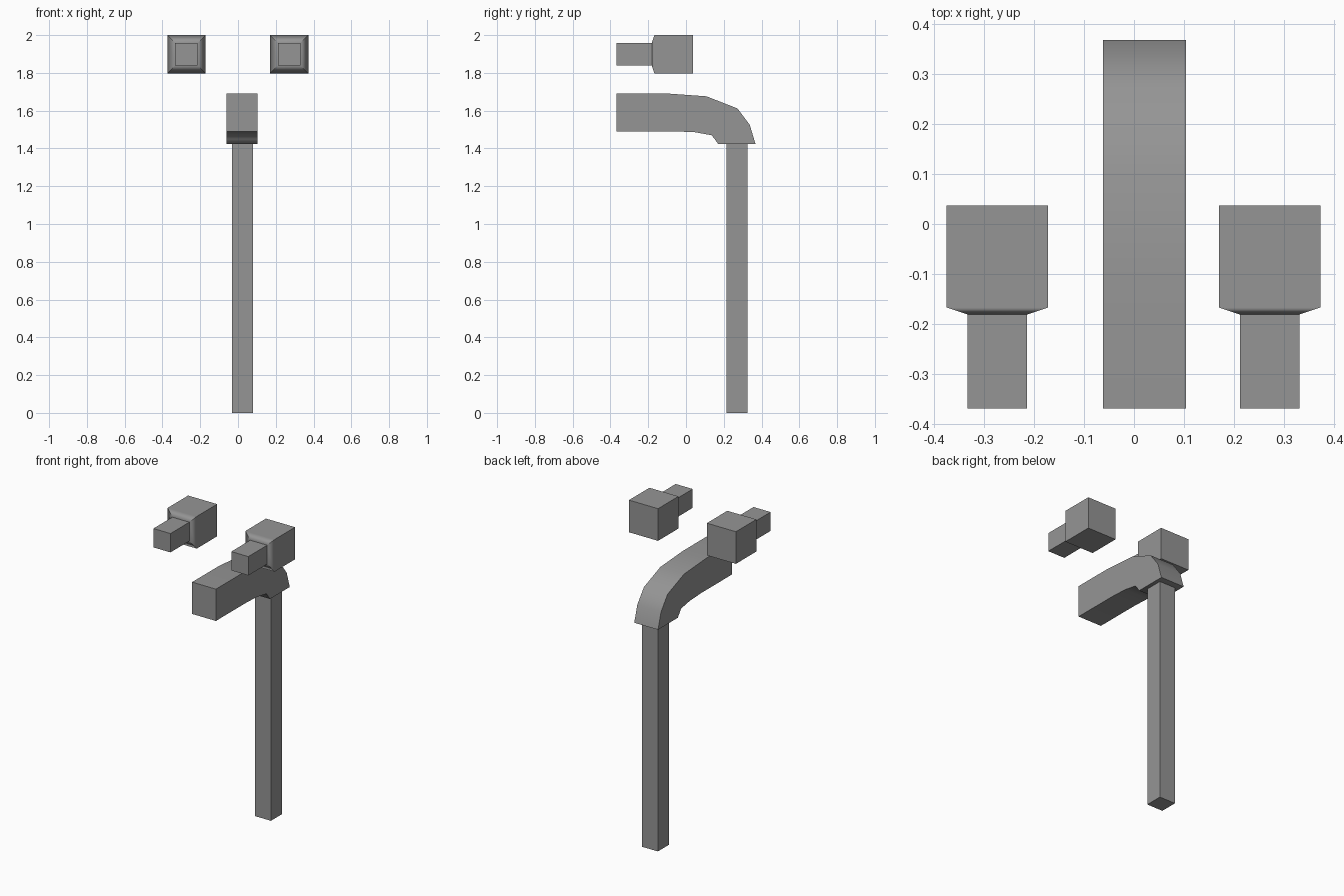
import bpy, bmesh, math

if "Cube" in bpy.data.objects:
    bpy.data.objects.remove(bpy.data.objects["Cube"])

# Dark grey metal shared by every part
dark = bpy.data.materials.new("dark_grey")
dark.diffuse_color = (0.3, 0.3, 0.3, 1.0)
dark.use_nodes = True
dark.node_tree.nodes["Principled BSDF"].inputs["Base Color"].default_value = dark.diffuse_color


def loft(name, rings, angle=None, sharp_ring=None):
    """Skin a list of 4-point rings and cap both ends."""
    bm = bmesh.new()
    loops = [[bm.verts.new(p) for p in ring] for ring in rings]
    n = len(loops[0])
    miters = []
    for k, (a, b) in enumerate(zip(loops, loops[1:])):
        for i in range(n):
            j = (i + 1) % n
            bm.faces.new((a[i], a[j], b[j], b[i]))
        if k == sharp_ring:
            miters = [bm.edges.get(pair) for pair in zip(a, b)]
    bm.faces.new(loops[0])
    bm.faces.new(loops[-1])
    bmesh.ops.recalc_face_normals(bm, faces=bm.faces)
    bm.edges.index_update()
    miter_ids = [e.index for e in miters]
    mesh = bpy.data.meshes.new(name)
    bm.to_mesh(mesh)
    bm.free()
    mesh.materials.append(dark)
    obj = bpy.data.objects.new(name, mesh)
    bpy.context.collection.objects.link(obj)
    if angle:
        bpy.ops.object.select_all(action='DESELECT')
        obj.select_set(True)
        bpy.context.view_layer.objects.active = obj
        bpy.ops.object.shade_smooth_by_angle(angle=math.radians(angle))
        for i in miter_ids:
            mesh.edges[i].use_edge_sharp = True
    return obj


def square(x, y, z, h):
    return [(x + sx * h, y, z + sz * h)
            for sx, sz in ((-1, -1), (1, -1), (1, 1), (-1, 1))]


# Tap handles: square block with a softly shaded shoulder, plus a square stem
for side, x in (("left", -0.273), ("right", 0.271)):
    sections = [(0.037, 0.1015), (-0.167, 0.1015), (-0.181, 0.0595)]
    block = loft(side + "_tap_block", [square(x, y, 1.8985, h) for y, h in sections], 80, 1)
    weighted = block.modifiers.new("flat_sides", 'WEIGHTED_NORMAL')
    weighted.weight = 100
    weighted.keep_sharp = True
    loft(side + "_tap_stem", [square(x, y, 1.8985, 0.0595) for y in (-0.181, -0.369)])

# Spout: curved arm given as (y, z) pairs along its top and underside
top = [(-0.369, 1.692), (-0.115, 1.692), (0.108, 1.676), (0.272, 1.612),
       (0.337, 1.526), (0.368, 1.424)]
under = [(-0.369, 1.491), (-0.07, 1.491), (0.046, 1.486), (0.136, 1.470),
         (0.152, 1.449), (0.17, 1.424)]
x0, x1 = -0.062, 0.104
loft("spout", [[(x0, *t), (x1, *t), (x1, *u), (x0, *u)]
               for t, u in zip(top, under)], 60)

# Water column falling from the spout to the ground
wx0, wx1, wy0, wy1 = -0.032, 0.080, 0.214, 0.326
loft("water_column", [[(wx0, wy0, z), (wx1, wy0, z), (wx1, wy1, z), (wx0, wy1, z)]
                      for z in (0.0, 1.425)])
